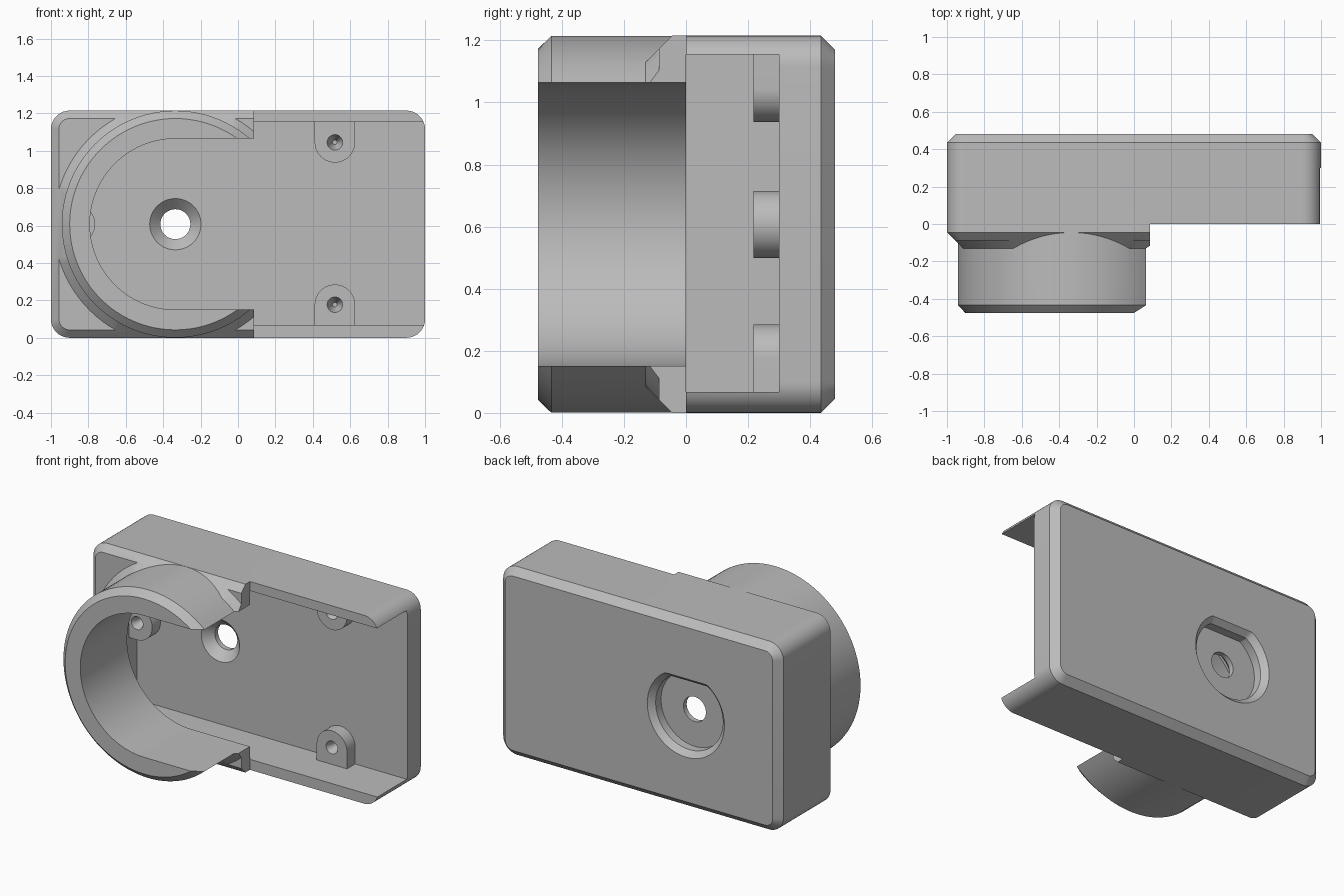
import bpy
import bmesh
from math import cos, sin, pi

cube = bpy.data.objects.get("Cube")
if cube:
    bpy.data.objects.remove(cube, do_unlink=True)

HALF_H = 0.6075          # half the body height, also the collar radius
HUB = (-0.335, HALF_H)   # collar axis in x, z
STEP = 0.085             # x where the raised front ends
FLOOR = 0.30             # depth of the cavity floor


def arc(centre, radius, start=0, end=2 * pi, steps=96, closed=True):
    count = steps if closed else steps + 1
    return [(centre[0] + radius * cos(start + (end - start) * i / steps),
             centre[1] + radius * sin(start + (end - start) * i / steps))
            for i in range(count)]


def rectangle(x0, x1, z0, z1):
    return [(x0, z0), (x1, z0), (x1, z1), (x0, z1)]


def rounded_outline(inset, radius=0.1):
    """Outline of the body, shrunk evenly by inset."""
    points = []
    corners = [(1, 1), (-1, 1), (-1, -1), (1, -1)]
    for i, (sx, sz) in enumerate(corners):
        centre = (sx * (1 - radius), HALF_H + sz * (HALF_H - radius))
        points += arc(centre, radius - inset, i * pi / 2, (i + 1) * pi / 2, 10, False)
    return points


def loft(name, sections):
    """Solid through (y, outline) sections, all with the same point count."""
    bm = bmesh.new()
    rings = [[bm.verts.new((x, y, z)) for x, z in outline] for y, outline in sections]
    for a, b in zip(rings, rings[1:]):
        for i in range(len(a)):
            j = (i + 1) % len(a)
            bm.faces.new((a[i], a[j], b[j], b[i]))
    bm.faces.new(rings[0])
    bm.faces.new(rings[-1])
    bmesh.ops.recalc_face_normals(bm, faces=bm.faces)
    mesh = bpy.data.meshes.new(name)
    bm.to_mesh(mesh)
    bm.free()
    obj = bpy.data.objects.new(name, mesh)
    bpy.context.collection.objects.link(obj)
    return obj


def prism(name, outline, y0, y1):
    return loft(name, [(y0, outline), (y1, outline)])


def turned(name, centre, profile):
    return loft(name, [(y, arc(centre, r)) for y, r in profile])


def combine(target, tool, operation):
    mod = target.modifiers.new(operation, 'BOOLEAN')
    mod.operation = operation
    mod.solver = 'EXACT'
    mod.object = tool
    bpy.context.view_layer.objects.active = target
    bpy.ops.object.modifier_apply(modifier=mod.name)
    bpy.data.objects.remove(tool, do_unlink=True)


# Body block, chamfered front and back
housing = loft("housing", [(-0.13, rounded_outline(0.085)), (-0.045, rounded_outline(0)),
                           (0.435, rounded_outline(0)), (0.48, rounded_outline(0.045))])

# Front corners lowered around a sloped shoulder
corner_cut = prism("corner_cut", rectangle(-2, 2, -1, 2), -0.3, -0.0875)
shoulder = turned("shoulder", HUB, [(-0.05, 0.687), (-0.4, 0.337)])
combine(corner_cut, shoulder, 'DIFFERENCE')
combine(housing, corner_cut, 'DIFFERENCE')

# Round collar with a chamfered lip
collar = turned("collar", HUB, [(-0.477, 0.565), (-0.434, 0.607), (-0.02, 0.607)])
combine(housing, collar, 'UNION')

# Open front on one side
combine(housing, prism("front_cut", rectangle(STEP, 2, -1, 2), -1, 0), 'DIFFERENCE')

# Slot through the collar, rounded at one end
slot = arc(HUB, 0.457, pi / 2, 3 * pi / 2, 64, False)
slot += [(0.3, HALF_H - 0.457), (0.3, HALF_H + 0.457)]
combine(housing, prism("slot_cut", slot, -1, 0.1), 'DIFFERENCE')

# Inner cavity, open at the end
combine(housing, prism("cavity_cut", rectangle(-0.93, 2, 0.068, 1.155), 0, FLOOR), 'DIFFERENCE')

# Screw posts: round tip, straight sides running into the wall
POST_R = 0.108
posts = [((0.518, 1.045), 0.13, pi), ((0.518, 0.177), 0.13, 0), ((-0.872, HALF_H), 0.08, -pi / 2)]
for centre, length, turn in posts:
    tip = arc(centre, POST_R, turn, turn + pi, 32, False)
    back = (sin(turn) * length, -cos(turn) * length)
    base = [(tip[k][0] + back[0], tip[k][1] + back[1]) for k in (-1, 0)]
    combine(housing, prism("post", tip + base, 0.217, FLOOR + 0.02), 'UNION')
    combine(housing, turned("pilot_cut", centre, [(0.207, 0.045), (0.3, 0.012)]), 'DIFFERENCE')

# Flat-sided recess in the back
sections = []
for y, r in ((0.5, 0.295), (0.445, 0.24), (0.39, 0.24)):
    outline = [(x, min(z, HALF_H + 0.84 * r)) for x, z in arc(HUB, r)]
    sections.append((y, outline))
combine(housing, loft("recess_cut", sections), 'DIFFERENCE')

# Countersunk screw hole
combine(housing, turned("screw_cut", HUB, [(0.28, 0.157), (0.357, 0.08), (0.43, 0.08)]), 'DIFFERENCE')

# Single grey plastic
grey = bpy.data.materials.new("grey_plastic")
grey.use_nodes = True
colour = (0.5, 0.5, 0.5, 1)
grey.diffuse_color = colour
grey.node_tree.nodes["Principled BSDF"].inputs["Base Color"].default_value = colour
housing.data.materials.clear()
housing.data.materials.append(grey)
for face in housing.data.polygons:
    face.material_index = 0

bpy.ops.object.select_all(action='DESELECT')
housing.select_set(True)
bpy.context.view_layer.objects.active = housing
bpy.ops.object.shade_smooth_by_angle(angle=pi / 7)
